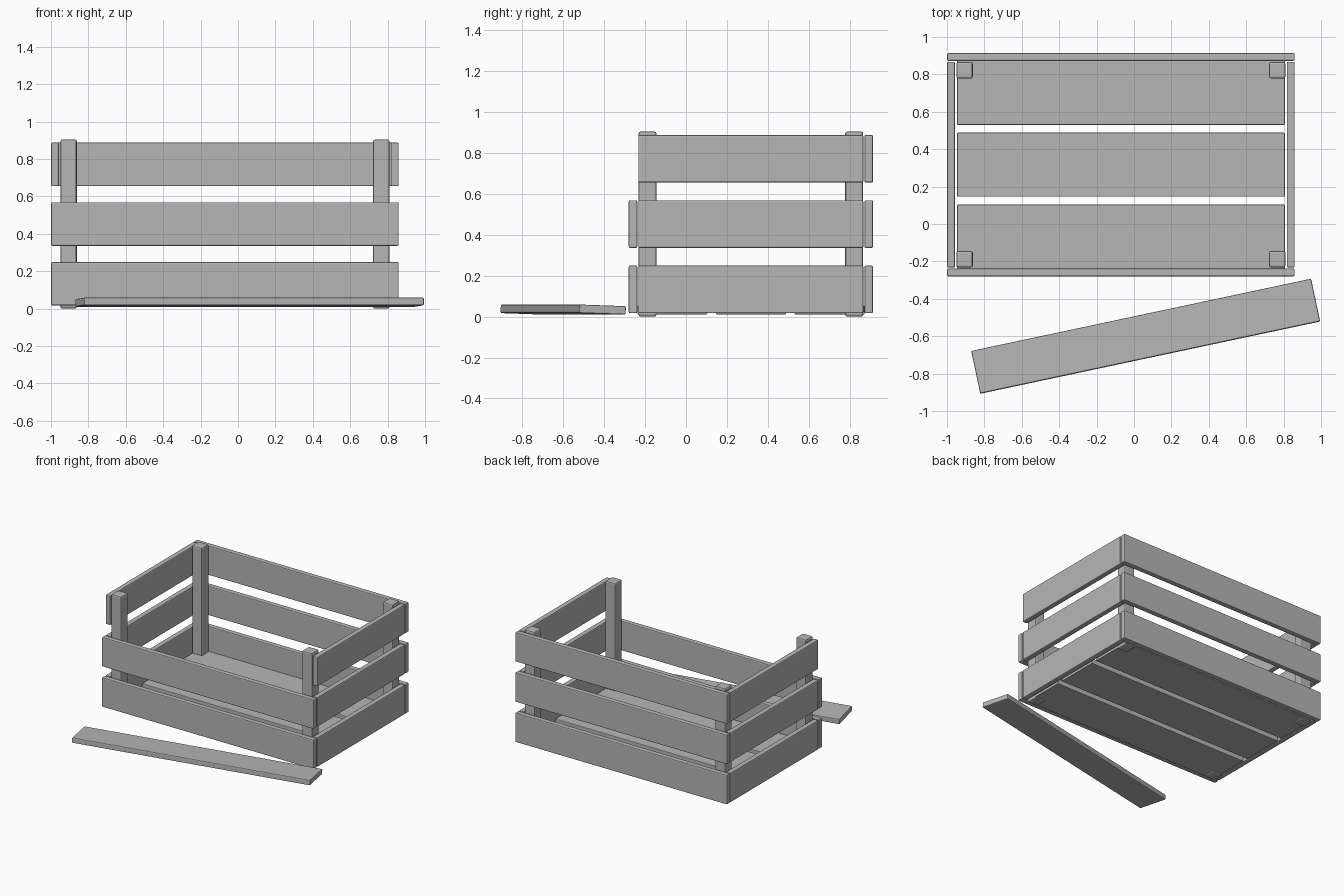
import bpy
import math

cube = bpy.data.objects.get("Cube")
if cube:
    bpy.data.objects.remove(cube, do_unlink=True)

# One plain grey for all the wood
grey = bpy.data.materials.new("plain_grey")
grey.use_nodes = True
colour = (0.47, 0.47, 0.47, 1)
grey.diffuse_color = colour
grey.node_tree.nodes["Principled BSDF"].inputs["Base Color"].default_value = colour


def plank(name, center, size, rotation=(0, 0, 0), edge=0.007):
    """A board with slightly eased edges."""
    bpy.ops.mesh.primitive_cube_add(size=1, location=center)
    ob = bpy.context.object
    ob.name = name
    ob.scale = size
    bpy.ops.object.transform_apply(location=False, rotation=False, scale=True)
    ob.rotation_euler = rotation
    bevel = ob.modifiers.new("eased_edges", "BEVEL")
    bevel.width = edge
    bevel.segments = 2
    ob.data.materials.append(grey)
    return ob


# Crate layout
MID_X, MID_Y = -0.07, 0.317
BOARD, THICK = 0.233, 0.042
LEVELS = {"lower": 0.133, "middle": 0.452, "upper": 0.771}

# Corner posts
for side, sx in (("right", -1), ("left", 1)):
    for end, sy in (("front", -1), ("back", 1)):
        plank(f"{end}_{side}_post",
              (MID_X + sx * 0.836, MID_Y + sy * 0.505, 0.452),
              (0.088, 0.088, 0.904), edge=0.01)

# Wall boards; the upper front one has come off
for level, z in LEVELS.items():
    for side, sx in (("right", -1), ("left", 1)):
        plank(f"{level}_{side}_board", (MID_X + sx * 0.908, MID_Y, z),
              (THICK, 1.1, BOARD))
    for end, sy in (("front", -1), ("back", 1)):
        if (level, end) != ("upper", "front"):
            plank(f"{level}_{end}_board", (MID_X, MID_Y + sy * 0.576, z),
                  (1.858, THICK, BOARD))

# Floor boards
for i, label in enumerate(("front", "middle", "back")):
    plank(f"{label}_floor_board", (MID_X, MID_Y + (i - 1) * 0.384, 0.032),
          (1.752, 0.342, THICK), edge=0.004)

# Loose board lying in front, tipped a little
plank("loose_board", (0.0625, -0.6, 0.034), (1.858, BOARD, THICK),
      (math.radians(-2), 0, math.radians(12)))
